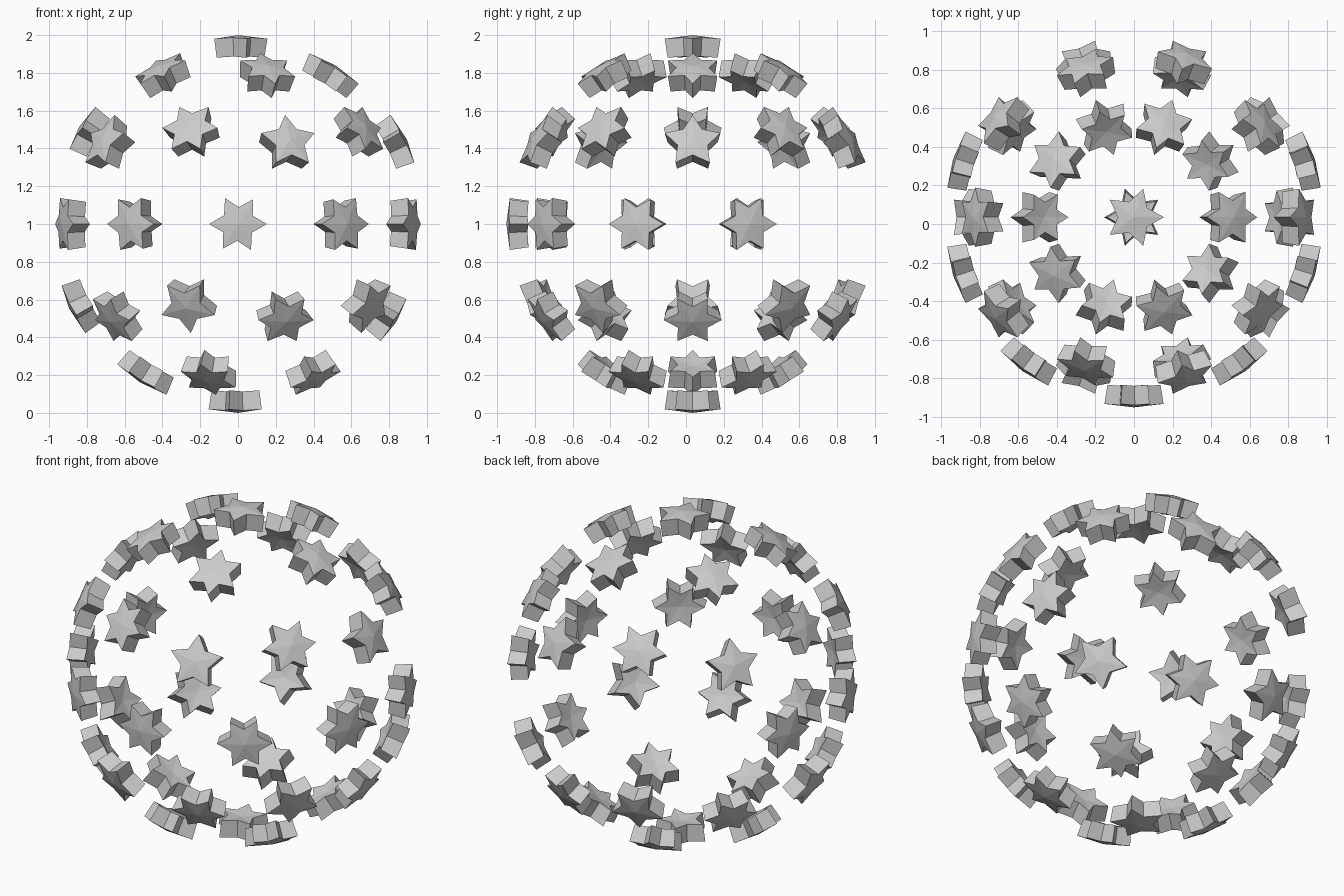
import bpy, bmesh, math
from mathutils import Vector

if "Cube" in bpy.data.objects:
    bpy.data.objects.remove(bpy.data.objects["Cube"])

TIP_ANGLE = math.radians(9.0)   # angular reach of each star point
INNER = 0.898                   # inner cap scale (radial extrusion)

# Guide: 42-point geodesic sphere; each point carries one star
guide = bmesh.new()
bmesh.ops.create_icosphere(guide, subdivisions=2, radius=1.0)


def star_outline(v):
    """Apex plus alternating tips (towards neighbours) and notches."""
    n = v.co.normalized()
    five = len(v.link_edges) == 5
    apex = n * (1.0 if five else 0.986)
    tip_r = 0.993 if five else 0.98
    ref = n.orthogonal().normalized()
    side = n.cross(ref)
    dirs = []
    for e in v.link_edges:
        d = e.other_vert(v).co - n
        dirs.append((d - n * d.dot(n)).normalized())
    dirs.sort(key=lambda d: math.atan2(d.dot(side), d.dot(ref)))
    tips = [(n * math.cos(TIP_ANGLE) + d * math.sin(TIP_ANGLE)) * tip_r for d in dirs]
    ring = []
    for i, t in enumerate(tips):
        nxt = tips[(i + 1) % len(tips)]
        ring += [t, (apex + t + nxt) / 3]
    return apex, ring


# Stars: all sphere points except three on the equator at the back
stars = [star_outline(v) for v in guide.verts
         if not (abs(v.co.z) < 0.1 and v.co.y > 0.7)]
guide.free()

# Centre the whole ball in y and stand it on the ground
ys = [p.y for apex, ring in stars for p in [apex] + ring]
offset = Vector((0, -(min(ys) + max(ys)) / 2, 1))


def build_star(name, apex, ring):
    bm = bmesh.new()
    top = [bm.verts.new(p + offset) for p in ring]
    low = [bm.verts.new(p * INNER + offset) for p in ring]
    a = bm.verts.new(apex + offset)
    b = bm.verts.new(apex * INNER + offset)
    k = len(ring)
    for i in range(k):
        j = (i + 1) % k
        bm.faces.new((a, top[i], top[j]))
        bm.faces.new((b, low[j], low[i]))
        bm.faces.new((top[i], low[i], low[j], top[j]))
    bmesh.ops.recalc_face_normals(bm, faces=bm.faces)
    mesh = bpy.data.meshes.new(name)
    bm.to_mesh(mesh)
    bm.free()
    bpy.context.collection.objects.link(bpy.data.objects.new(name, mesh))


for i, (apex, ring) in enumerate(stars):
    kind = "five" if len(ring) == 10 else "six"
    build_star(f"{kind}_point_star_{i + 1:02d}", apex, ring)
